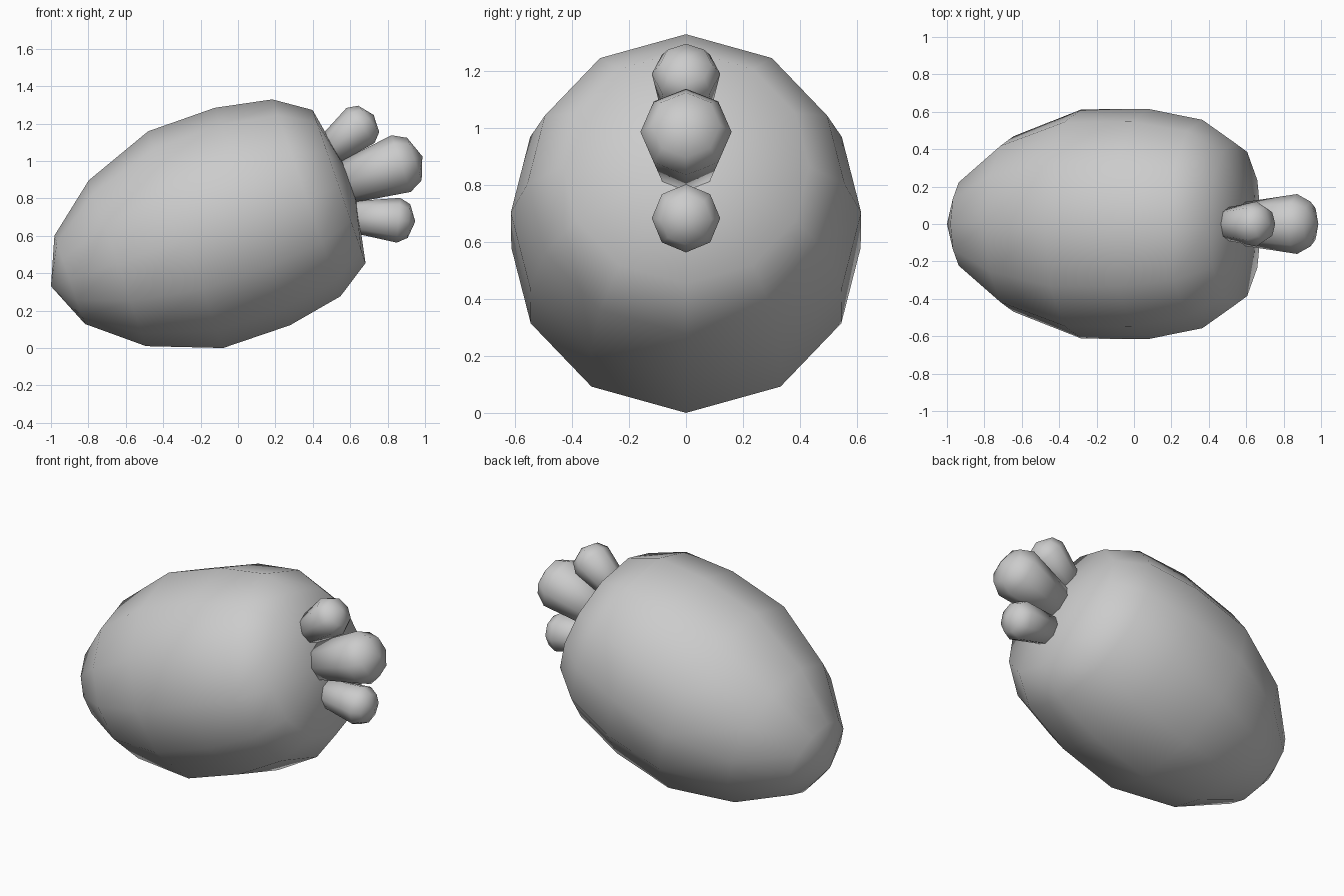
import bpy
import bmesh
from math import sin, cos, pi, radians
from mathutils import Matrix

cube = bpy.data.objects.get("Cube")
if cube:
    bpy.data.objects.remove(cube, do_unlink=True)

grey = bpy.data.materials.new("plain_grey")
grey.use_nodes = True
colour = (0.6, 0.6, 0.6, 1)
grey.diffuse_color = colour
grey.node_tree.nodes["Principled BSDF"].inputs["Base Color"].default_value = colour


def lathe(name, origin, tilt, profile, sides, skew=0):
    """Turn (distance, radius) pairs about an axis tilted up from +x; zero radius makes a point."""
    bm = bmesh.new()
    rings = []
    for dist, radius in profile:
        if radius == 0:
            rings.append([bm.verts.new((dist, 0, 0))])
            continue
        angles = [2 * pi * i / sides for i in range(sides)]
        angles = [a + skew * sin(2 * a) for a in angles]
        rings.append([bm.verts.new((dist, radius * sin(a), radius * cos(a))) for a in angles])
    for a, b in zip(rings, rings[1:]):
        for i in range(sides):
            j = (i + 1) % sides
            if len(a) == 1:
                bm.faces.new((a[0], b[i], b[j]))
            elif len(b) == 1:
                bm.faces.new((a[i], a[j], b[0]))
            else:
                bm.faces.new((a[i], a[j], b[j], b[i]))
    bmesh.ops.recalc_face_normals(bm, faces=bm.faces)
    bm.transform(Matrix.Translation((origin[0], 0, origin[1])) @ Matrix.Rotation(-radians(tilt), 4, 'Y'))
    mesh = bpy.data.meshes.new(name)
    bm.to_mesh(mesh)
    bm.free()
    mesh.materials.append(grey)
    mesh.shade_smooth()
    obj = bpy.data.objects.new(name, mesh)
    bpy.context.collection.objects.link(obj)
    return obj


def stalk(name, tip, tilt, radius, base_radius, length):
    """Tapered stub with a rounded end, centred on its widest ring."""
    profile = [(-length, 0), (-length, base_radius), (0, radius),
               (radius * 0.47, radius * 0.75), (radius * 0.75, 0)]
    return lathe(name, tip, tilt, profile, 8)


# Egg-shaped root, lying tilted with its blunt crown towards +x
lathe("root_body", (-1, 0.33), 19.1,
      [(0, 0), (0.106, 0.25), (0.376, 0.469), (0.762, 0.613), (1.14, 0.615),
       (1.445, 0.557), (1.63, 0.433), (1.69, 0.117), (1.7, 0)], 12, radians(3.2))

# Three stalks fanning out of the crown
stalk("upper_stalk", (0.655, 1.19), 38.7, 0.12, 0.082, 0.24)
stalk("middle_stalk", (0.872, 0.986), 18.9, 0.16, 0.117, 0.3)
stalk("lower_stalk", (0.858, 0.683), -4.3, 0.12, 0.085, 0.24)
